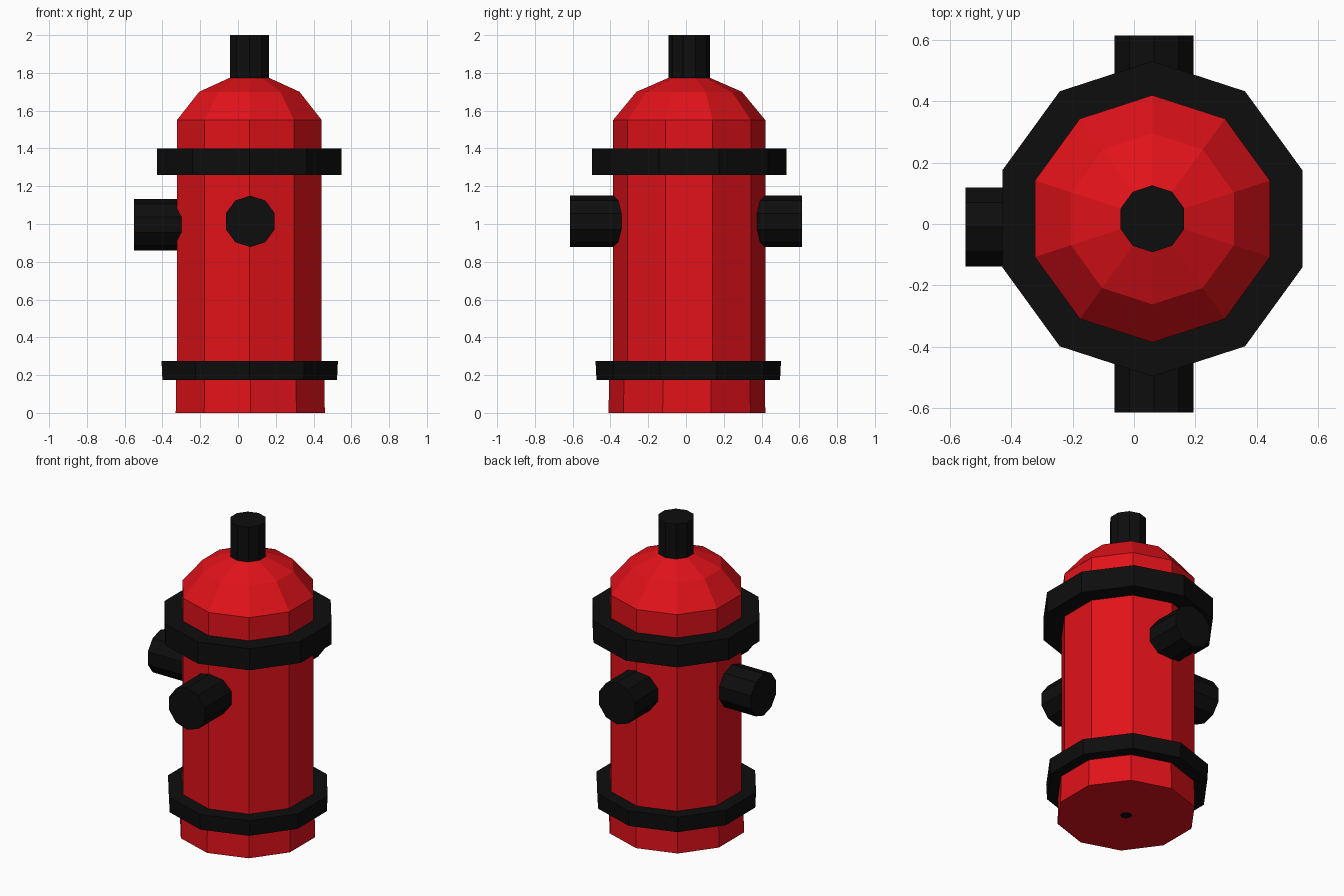
import bpy, bmesh
from math import pi, cos, sin
from mathutils import Matrix, Vector

if "Cube" in bpy.data.objects:
    bpy.data.objects.remove(bpy.data.objects["Cube"])

SIDES = 10


def material(name, color):
    m = bpy.data.materials.new(name)
    m.diffuse_color = color
    m.use_nodes = True
    m.node_tree.nodes["Principled BSDF"].inputs["Base Color"].default_value = m.diffuse_color
    return m


RED = material("red_paint", (0.75, 0.006, 0.01, 1))
BLACK = material("black_paint", (0.004, 0.004, 0.004, 1))


def lathe(name, profile, mat, loc=(0.06, 0.017, 0), rot=Matrix(), cap_start=False, cap_end=False):
    """Ten-sided turned part from (radius, height) points, going bottom to top."""
    bm = bmesh.new()
    rings = []
    for r, z in profile:
        angles = [pi / 2 + 2 * pi * k / SIDES for k in range(SIDES)]
        rings.append([bm.verts.new((r * cos(a), r * sin(a), z)) for a in angles])
    for lo, hi in zip(rings, rings[1:]):
        for k in range(SIDES):
            n = (k + 1) % SIDES
            bm.faces.new((lo[k], lo[n], hi[n], hi[k]))
    if cap_start:
        bm.faces.new(rings[0][::-1])
    if cap_end:
        bm.faces.new(rings[-1])
    bm.transform(Matrix.Translation(Vector(loc)) @ rot)
    me = bpy.data.meshes.new(name)
    bm.to_mesh(me)
    bm.free()
    me.materials.append(mat)
    ob = bpy.data.objects.new(name, me)
    bpy.context.collection.objects.link(ob)
    return ob


# Foot with the small dark plug in its underside
foot = (0.065, 0.005, 0)
lathe("foot", [(0.036, 0), (0.415, 0), (0.412, 0.2)], RED, foot)
lathe("bottom_plug", [(0.036, 0), (0.036, 0.02)], BLACK, foot, cap_start=True)

# Barrel and faceted dome
lathe("barrel", [(0.403, 0.2), (0.403, 1.55), (0.279, 1.70), (0.10, 1.778)], RED)

# Flange rings
lathe("lower_flange", [(0.39, 0.175), (0.486, 0.175), (0.491, 0.275), (0.39, 0.275)],
      BLACK, (0.062, 0.012, 0))
lathe("upper_flange", [(0.39, 1.26), (0.514, 1.26), (0.514, 1.40), (0.39, 1.40)], BLACK)

# Operating nut on top
lathe("top_nut", [(0.109, 1.76), (0.109, 2.0)], BLACK, cap_end=True)

# Hose outlets: front, back and left
front = Matrix.Rotation(pi / 2, 4, 'X')
back = Matrix.Rotation(-pi / 2, 4, 'X')
left = Matrix.Rotation(-pi / 2, 4, 'Z') @ front
for name, rot, loc, start, end in (
        ("front_outlet", front, (0.065, 0, 1.014), 0.32, 0.615),
        ("back_outlet", back, (0.065, 0, 1.014), 0.35, 0.615),
        ("left_outlet", left, (0, -0.01, 0.996), 0.28, 0.55)):
    lathe(name, [(0.136, start), (0.136, end)], BLACK, loc, rot, cap_end=True)
